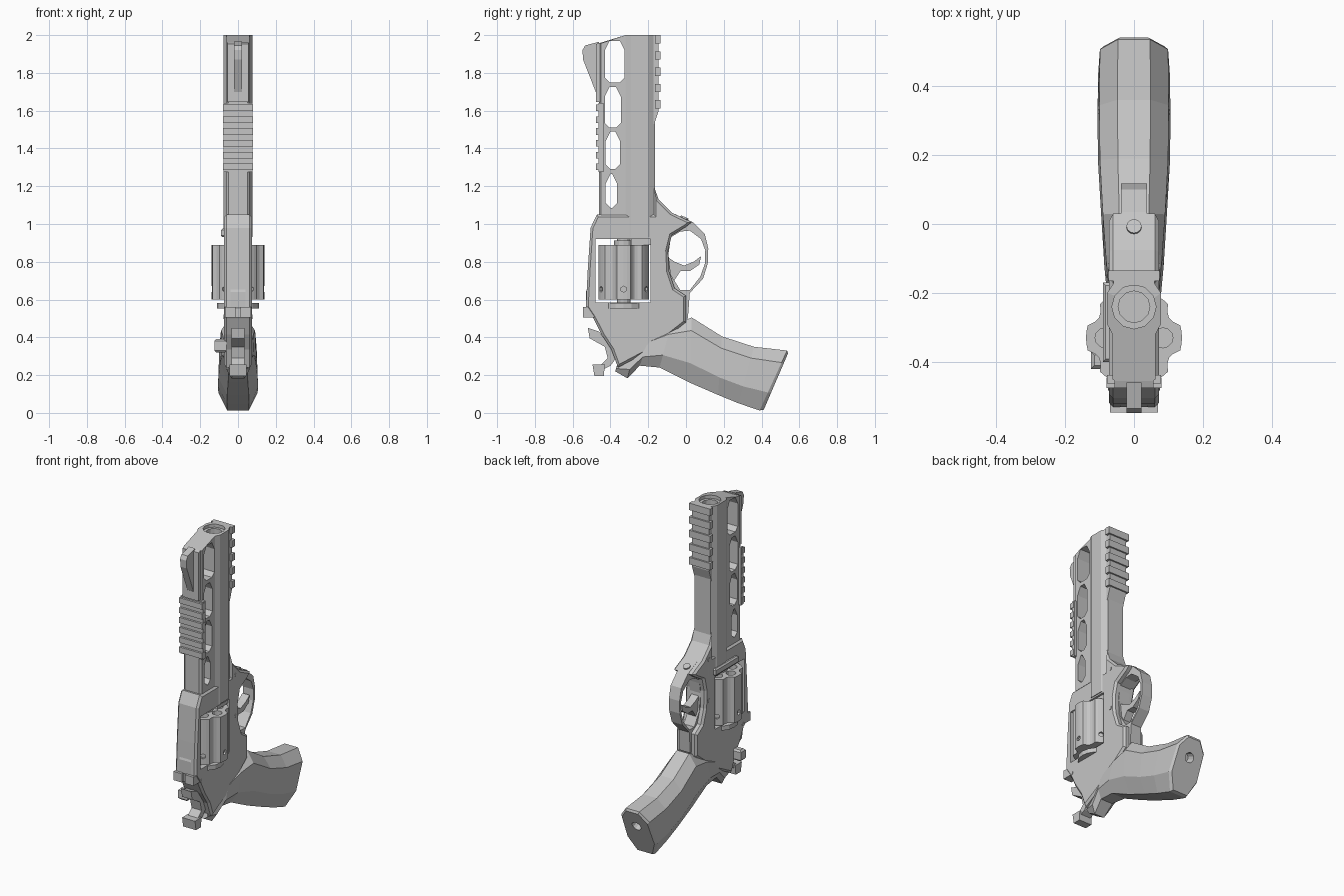
import bpy, bmesh, math
from mathutils import Vector, Matrix

if "Cube" in bpy.data.objects:
    bpy.data.objects.remove(bpy.data.objects["Cube"])

GREY = (0.56, 0.56, 0.56, 1)
mat = bpy.data.materials.new("plain grey")
mat.use_nodes = True
mat.diffuse_color = GREY
mat.node_tree.nodes["Principled BSDF"].inputs["Base Color"].default_value = GREY


def finish(name, bm):
    bmesh.ops.recalc_face_normals(bm, faces=bm.faces)
    me = bpy.data.meshes.new(name)
    bm.to_mesh(me)
    bm.free()
    me.materials.append(mat)
    ob = bpy.data.objects.new(name, me)
    bpy.context.collection.objects.link(ob)
    return ob


def prism(name, base, shift, chamfer=0):
    """Extrude a flat outline along shift, optionally chamfering both rims."""
    bm = bmesh.new()
    cap = bm.faces.new([bm.verts.new(p) for p in base])
    res = bmesh.ops.extrude_face_region(bm, geom=[cap])
    top = [g for g in res["geom"] if isinstance(g, bmesh.types.BMFace)][0]
    bmesh.ops.translate(bm, verts=top.verts, vec=shift)
    if cap not in bm.faces[:]:
        cap = None
    if not any(len(f.verts) == len(base) and f is not top for f in bm.faces):
        bm.faces.new([bm.verts[i] for i in range(len(base))])
    if chamfer:
        axis = Vector(shift).normalized()
        rims = [e for e in bm.edges
                if abs((e.verts[0].co - e.verts[1].co).dot(axis)) < 1e-5]
        bmesh.ops.bevel(bm, geom=rims, offset=chamfer, segments=1,
                        affect='EDGES', clamp_overlap=True)
    return finish(name, bm)


def side(name, pts, half, chamfer=0, x=0):
    """Side outline in (y, z), thickness 2 * half."""
    return prism(name, [(x - half, y, z) for y, z in pts], (2 * half, 0, 0), chamfer)


def plan(name, pts, z0, z1, chamfer=0):
    """Outline seen from above, in (x, y)."""
    return prism(name, [(x, y, z0) for x, y in pts], (0, 0, z1 - z0), chamfer)


def box(name, x0, x1, y0, y1, z0, z1, chamfer=0):
    return plan(name, [(x0, y0), (x1, y0), (x1, y1), (x0, y1)], z0, z1, chamfer)


def rod(name, centre, direction, r, length, n=12):
    bm = bmesh.new()
    rot = Vector(direction).to_track_quat('Z', 'Y').to_matrix().to_4x4()
    bmesh.ops.create_cone(bm, cap_ends=True, segments=n, radius1=r, radius2=r, depth=length,
                          matrix=Matrix.Translation(centre) @ rot)
    return finish(name, bm)


def cut(target, cutter):
    cutter.hide_render = True
    mod = target.modifiers.new("cut", 'BOOLEAN')
    mod.operation = 'DIFFERENCE'
    mod.solver = 'EXACT'
    mod.object = cutter
    bpy.context.view_layer.objects.active = target
    bpy.ops.object.modifier_apply(modifier=mod.name)
    bpy.data.objects.remove(cutter)


UP = (0, 0, 1)

# Barrel: shroud with a thin front web and a wider chamfered back
half = [(0.05, -0.46), (0.062, -0.45), (0.062, -0.32), (0.078, -0.29),
        (0.078, -0.2), (0.055, -0.165)]
barrel = plan("barrel", half + [(-x, y) for x, y in reversed(half)], 0.93, 2)
for v in barrel.data.vertices:
    if v.co.z > 1.9 and v.co.y < -0.4:
        v.co.z = 1.957
for y0, y1, z0, z1 in [(-0.43, -0.325, 1.75, 1.97), (-0.43, -0.345, 1.51, 1.725),
                       (-0.425, -0.35, 1.29, 1.49), (-0.425, -0.365, 1.085, 1.265)]:
    c = 0.025
    cut(barrel, side("slot_cutter", [(y0 + c, z0), (y1 - c, z0), (y1, z0 + c), (y1, z1 - 2 * c),
                                     (y1 - c, z1), (y0 + c, z1), (y0, z1 - 2 * c), (y0, z0 + c)], 0.2))
cut(barrel, rod("recess_cutter", (0, -0.24, 2), UP, 0.064, 0.04))
cut(barrel, rod("bore_cutter", (0, -0.24, 1.9), UP, 0.046, 0.4))

# Front block and blade sight
side("muzzle_block", [(-0.476, 1.645), (-0.455, 1.645), (-0.455, 1.96), (-0.476, 1.952)], 0.056)
side("front_sight", [(-0.46, 1.68), (-0.478, 1.70), (-0.545, 1.87), (-0.548, 1.92),
                     (-0.535, 1.945), (-0.46, 1.965)], 0.022)

# Ribbed rails
box("front_rail", -0.078, 0.078, -0.463, -0.438, 1.275, 1.64)
for i in range(6):
    z = 1.285 + i * 0.0625
    box("front_rail_rib", -0.08, 0.08, -0.476, -0.445, z, z + 0.035)
side("back_rail", [(-0.18, 1.53), (-0.168, 1.53), (-0.145, 1.6), (-0.145, 2), (-0.18, 2)], 0.06)
for i in range(5):
    z = 1.612 + i * 0.086
    box("back_rail_rib", -0.074, 0.074, -0.165, -0.135, z, z + 0.044)

# Frame with cylinder window
frame = side("frame", [(-0.472, 1.05), (-0.17, 1.05), (-0.17, 1.2), (-0.145, 1.13), (-0.075, 1.06),
                       (0.03, 1.01), (0.0, 0.985), (-0.075, 0.94), (-0.095, 0.86), (-0.09, 0.75),
                       (-0.06, 0.66), (0.0, 0.62), (0.0, 0.48), (-0.19, 0.33), (-0.36, 0.24),
                       (-0.395, 0.335), (-0.447, 0.415), (-0.49, 0.5), (-0.53, 0.56),
                       (-0.52, 0.76), (-0.505, 0.98)], 0.073, 0.013)
cut(frame, box("window_cutter", -0.3, 0.3, -0.48, -0.187, 0.585, 0.92))
cut(barrel, box("window_cutter", -0.3, 0.3, -0.48, -0.187, 0.585, 0.925))

# Trigger guard and trigger
guard = side("trigger_guard", [(-0.15, 1.13), (-0.075, 1.06), (0.035, 1.01), (0.1, 0.945),
                               (0.118, 0.87), (0.115, 0.79), (0.09, 0.71), (0.02, 0.635),
                               (0.01, 0.5), (-0.12, 0.5)], 0.037)
cut(guard, side("guard_cutter", [(-0.08, 0.93), (-0.03, 0.96), (0.02, 0.965), (0.08, 0.92),
                                 (0.102, 0.86), (0.1, 0.79), (0.075, 0.72), (0.02, 0.65),
                                 (-0.03, 0.65), (-0.08, 0.73), (-0.093, 0.84)], 0.2))
side("trigger", [(-0.12, 0.84), (-0.06, 0.8), (-0.01, 0.78), (0.04, 0.8), (0.08, 0.83),
                 (0.07, 0.785), (0.02, 0.75), (-0.03, 0.75), (-0.07, 0.69), (-0.12, 0.68)], 0.025)
rod("guard_screw", (0, -0.01, 1.028), (0, 0.4, 0.9), 0.022, 0.02)

# Fluted cylinder with chambers and stop notches
CY, CR = -0.33, 0.139
ring = []
for i in range(48):
    a = math.tau * i / 48
    r = CR - 0.022 * max(0, math.cos(6 * a + math.pi)) ** 0.8
    ring.append((r * math.cos(a), CY + r * math.sin(a)))
drum = plan("cylinder", ring, 0.6, 0.89)
for i in range(6):
    a = math.tau * i / 6
    d = Vector((math.cos(a), math.sin(a), 0))
    at = Vector((0, CY, 0))
    cut(drum, rod("chamber_cutter", at + d * 0.084 + Vector((0, 0, 0.87)), UP, 0.029, 0.3))
    cut(drum, rod("notch_cutter", at + d * 0.14 + Vector((0, 0, 0.655)), d, 0.016, 0.03, 6))
rod("cylinder_pin", (0, CY, 0.74), UP, 0.035, 0.4)
rod("rear_plate", (0, CY, 0.567), UP, 0.11, 0.028, 16)
rod("cylinder_collar", (0, CY, 0.9), UP, 0.05, 0.024)

# Crane and latch on one side, pins on both
box("crane", -0.09, -0.05, -0.4, -0.17, 0.93, 0.975, 0.008)
box("crane_lug", -0.04, 0.06, -0.29, -0.17, 0.89, 0.925)
rod("crane_screw", (-0.05, -0.12, 0.99), UP, 0.024, 0.09)
for y, z in [(-0.125, 0.79), (-0.47, 0.51), (-0.125, 1.05)]:
    rod("frame_pin", (0, y, z), (1, 0, 0), 0.012, 0.152)

# Rear sight with notch, and thumb lever
sight = box("rear_sight", -0.07, 0.07, -0.546, -0.485, 0.505, 0.56)
cut(sight, box("sight_cutter", -0.012, 0.012, -0.56, -0.525, 0.4, 0.7))
side("rear_sight_base", [(-0.53, 0.56), (-0.53, 0.64), (-0.5, 0.72), (-0.49, 0.56)], 0.04)
box("thumb_lever", -0.125, -0.06, -0.42, -0.37, 0.32, 0.39, 0.01)

# Hammer
side("hammer", [(-0.52, 0.45), (-0.46, 0.43), (-0.395, 0.345), (-0.37, 0.29), (-0.4, 0.25),
                (-0.44, 0.23), (-0.455, 0.25), (-0.415, 0.29), (-0.43, 0.35), (-0.51, 0.395)], 0.035)
side("hammer_spur", [(-0.495, 0.255), (-0.43, 0.255), (-0.435, 0.195), (-0.485, 0.195)], 0.045)

# Grip: lofted facets between an upper and a lower edge
stations = [((-0.36, 0.27), (-0.375, 0.22), 0.045), ((-0.27, 0.34), (-0.31, 0.183), 0.062),
            ((-0.19, 0.405), (-0.245, 0.25), 0.076), ((-0.08, 0.46), (-0.14, 0.24), 0.086),
            ((0.03, 0.505), (0.02, 0.16), 0.095), ((0.19, 0.405), (0.17, 0.095), 0.104),
            ((0.36, 0.35), (0.28, 0.05), 0.106), ((0.535, 0.33), (0.39, 0.013), 0.104),
            ((0.54, 0.315), (0.412, 0.017), 0.094)]
shape = [(0, 0.45), (0.2, 0.95), (0.7, 1), (1, 0.55)]
shape += [(t, -w) for t, w in reversed(shape)]
bm = bmesh.new()
loops = []
for p, q, w in stations:
    p, q = Vector((0, *p)), Vector((0, *q))
    loops.append([bm.verts.new(p.lerp(q, t) + Vector((s * w, 0, 0))) for t, s in shape])
for a, b in zip(loops, loops[1:]):
    for i in range(len(a)):
        j = (i + 1) % len(a)
        bm.faces.new((a[i], a[j], b[j], b[i]))
bm.faces.new(loops[0])
bm.faces.new(loops[-1])
grip = finish("grip", bm)
cut(grip, rod("grip_hole_cutter", (0, 0.49, 0.215), (0, 0.31, -0.14), 0.03, 0.1))
